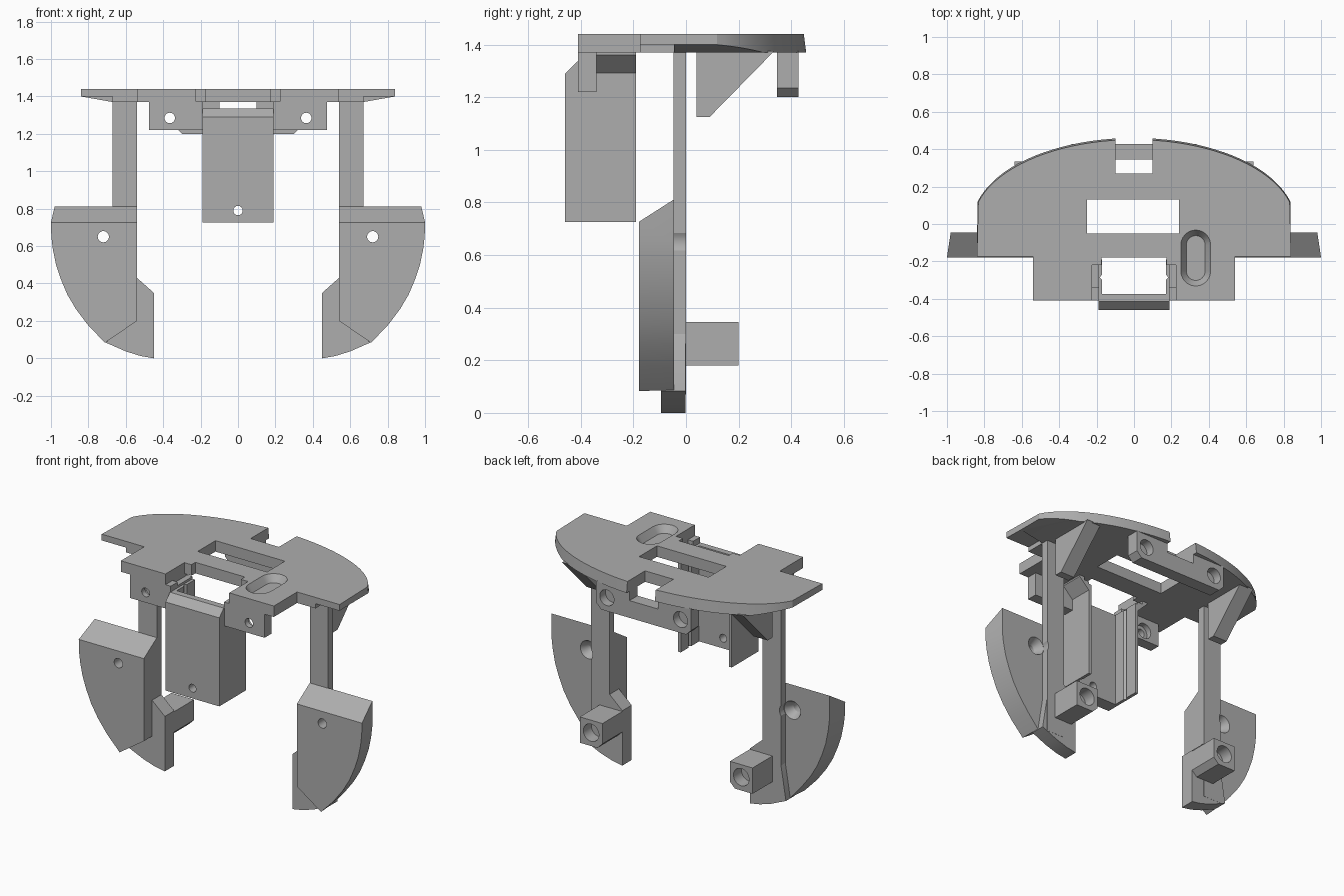
import bpy, bmesh, math
from mathutils import Vector

cube = bpy.data.objects.get("Cube")
if cube:
    bpy.data.objects.remove(cube, do_unlink=True)

grey = bpy.data.materials.new("plain_grey")
grey.use_nodes = True
COLOUR = (0.42, 0.42, 0.42, 1)
grey.diffuse_color = COLOUR
grey.node_tree.nodes["Principled BSDF"].inputs["Base Color"].default_value = COLOUR


def place(axis, p, d):
    """Put a profile point at depth d along the axis."""
    return {"x": (d, p[0], p[1]), "y": (p[0], d, p[1]), "z": (p[0], p[1], d)}[axis]


def prism(name, axis, pts, lo, hi, side=1, far=None):
    """Extrude a profile from lo to hi, optionally lofted to a far profile."""
    bm = bmesh.new()
    rings = []
    for d, ring in ((lo, pts), (hi, far or pts)):
        cos = [Vector(place(axis, p, d)) for p in ring]
        rings.append([bm.verts.new((c.x * side, c.y, c.z)) for c in cos])
    a, b = rings
    bm.faces.new(a)
    bm.faces.new(b[::-1])
    for i in range(len(a)):
        j = (i + 1) % len(a)
        bm.faces.new((a[i], b[i], b[j], a[j]))
    bmesh.ops.recalc_face_normals(bm, faces=bm.faces)
    mesh = bpy.data.meshes.new(name)
    bm.to_mesh(mesh)
    bm.free()
    mesh.materials.append(grey)
    ob = bpy.data.objects.new(name, mesh)
    bpy.context.collection.objects.link(ob)
    return ob


def rect(a, b, c, d):
    return [(a, c), (b, c), (b, d), (a, d)]


def box(name, x, y, z, side=1):
    return prism(name, "z", rect(*x, *y), *z, side)


def ring(u, v, r, n=32):
    return [(u + r * math.cos(math.tau * i / n), v + r * math.sin(math.tau * i / n))
            for i in range(n)]


def hole(x, z, r, y0, y1, side=1, r2=None):
    return prism("hole_cutter", "y", ring(x, z, r), y0, y1, side,
                 ring(x, z, r2) if r2 else None)


def slot(r, x=0.33, y=-0.182, half=0.07, n=12):
    """Stadium outline for the oval recess."""
    return [(x + r * math.cos(math.pi * i / n),
             y + (half if k == 0 else -half) + r * math.sin(math.pi * i / n))
            for k in (0, 1) for i in range(k * n, k * n + n + 1)]


def cut(ob, *cutters):
    bpy.context.view_layer.objects.active = ob
    for c in cutters:
        mod = ob.modifiers.new("cut", "BOOLEAN")
        mod.operation, mod.solver, mod.object = "DIFFERENCE", "EXACT", c
        bpy.ops.object.modifier_apply(modifier=mod.name)
        bpy.data.objects.remove(c, do_unlink=True)
    return ob


# Top plate: half oval with a narrower front tongue
def plate_outline(a, b):
    start = math.acos(0.84 / 0.87)
    steps = 40
    arc = [(a * math.cos(t), b * math.sin(t)) for t in
           (start + (math.pi - 2 * start) * i / steps for i in range(steps + 1))]
    return ([(-0.84, -0.175), (-0.54, -0.175), (-0.54, -0.41), (0.54, -0.41),
             (0.54, -0.175), (0.84, -0.175)] + arc)


plate = prism("top_plate", "z", plate_outline(0.87, 0.46), 1.37, 1.44,
              far=plate_outline(0.862, 0.451))
Z = (1.3, 1.5)
cut(plate,
    box("c", (-0.1, 0.1), (0.27, 0.6), Z),
    box("c", (-0.25, 0.24), (-0.05, 0.13), Z),
    box("c", (-0.225, 0.225), (-0.5, -0.22), Z),
    box("c", (-0.175, 0.175), (-0.3, -0.18), Z),
    prism("c", "z", slot(0.05), 1.395, 1.445, far=slot(0.083)))
for s in (1, -1):
    # Thinner wings with a sloping underside
    cut(plate,
        box("c", (0.67, 0.95), (-0.3, -0.045), (1.3, 1.4), s),
        prism("c", "y", [(0.67, 1.37), (0.67, 1.3), (0.95, 1.3), (0.95, 1.42),
                         (0.84, 1.4)], -0.046, 0.34, s))

# Rear lug bar with two screw sockets
bar = prism("rear_lug_bar", "y",
            [(-0.335, 1.375), (-0.335, 1.235), (-0.3, 1.2), (0.3, 1.2), (0.335, 1.235),
             (0.335, 1.375), (0.1, 1.375), (0.1, 1.31), (-0.1, 1.31), (-0.1, 1.375)],
            0.345, 0.427)
cut(bar, *[hole(0.26, 1.285, 0.05, 0.37, 0.5, s) for s in (1, -1)])

# Front panel: channel open at the back, with a sloped top edge
panel = prism("front_panel", "x",
              [(-0.46, 0.725), (-0.19, 0.725), (-0.19, 1.335), (-0.415, 1.335),
               (-0.46, 1.29)], -0.19, 0.19)
cut(panel,
    prism("c", "z", [(-0.17, -0.375), (0.17, -0.375), (0.17, -0.3), (0.183, -0.285),
                     (0.17, -0.27), (0.17, -0.1), (-0.17, -0.1), (-0.17, -0.27),
                     (-0.183, -0.285), (-0.17, -0.3)], 0.6, 1.5),
    hole(0, 0.79, 0.025, -0.6, -0.3))

# Mirrored parts
curve = [(1.0, 0.727), (0.998, 0.65), (0.99, 0.583), (0.973, 0.5), (0.947, 0.422),
         (0.912, 0.34), (0.866, 0.262), (0.8, 0.175), (0.711, 0.083)]
for s, tag in ((1, "left"), (-1, "right")):
    # Front bracket beside the panel
    bracket = box(tag + "_front_bracket", (0.188, 0.475), (-0.41, -0.34), (1.22, 1.372), s)
    cut(bracket, hole(0.365, 1.285, 0.028, -0.5, -0.3, s),
        hole(0.365, 1.285, 0.05, -0.375, -0.3, s))

    # Sloped ledge tying the panel to the plate
    prism(tag + "_panel_ledge", "y",
          [(0.188, 1.29), (0.188, 1.35), (0.225, 1.35), (0.225, 1.372), (0.26, 1.372),
           (0.26, 1.36)], -0.345, -0.19, s)

    # Upright strip
    strip = box(tag + "_upright", (0.54, 0.67), (-0.047, 0.0), (0.07, 1.4), s)
    cut(strip, hole(0.72, 0.65, 0.06, -0.1, 0.1, s))

    # Curved side shield
    front = [(0.54, 0.2), (0.54, 0.727)] + curve
    back = ([(0.54, 0.2), (0.54, 0.812)] + [(0.98, 0.812)]
            + [(x - 0.018, z) for x, z in curve[1:-1]] + [(0.705, 0.087)])
    shield = prism(tag + "_side_shield", "y", front, -0.178, -0.045, s, far=back)
    cut(shield, hole(0.72, 0.65, 0.03, -0.3, 0.1, s),
        hole(0.72, 0.65, 0.03, -0.1, -0.04, s, 0.06))

    # Foot at the lower inner corner
    prism(tag + "_foot", "y",
          [(0.45, 0.0), (0.45, 0.35), (0.54, 0.43), (0.6, 0.43), (0.67, 0.3),
           (0.705, 0.083), (0.6, 0.037), (0.52, 0.012)], -0.095, -0.001, s)

    # Screw boss behind the foot
    boss = prism(tag + "_screw_boss", "y",
                 [(0.45, 0.215), (0.45, 0.345), (0.61, 0.345), (0.61, 0.18),
                  (0.485, 0.18)], -0.01, 0.2, s)
    cut(boss, hole(0.53, 0.265, 0.055, 0.12, 0.3, s))

    # Gusset under the plate
    prism(tag + "_gusset", "x",
          [(0.04, 1.375), (0.04, 1.125), (0.09, 1.125), (0.335, 1.375)], 0.54, 0.64, s)

# Smooth the curved walls, keep edges crisp
for ob in bpy.context.collection.objects:
    if ob.type == "MESH" and grey.name in ob.data.materials:
        bpy.ops.object.select_all(action="DESELECT")
        ob.select_set(True)
        bpy.context.view_layer.objects.active = ob
        bpy.ops.object.shade_smooth_by_angle(angle=math.radians(20))
